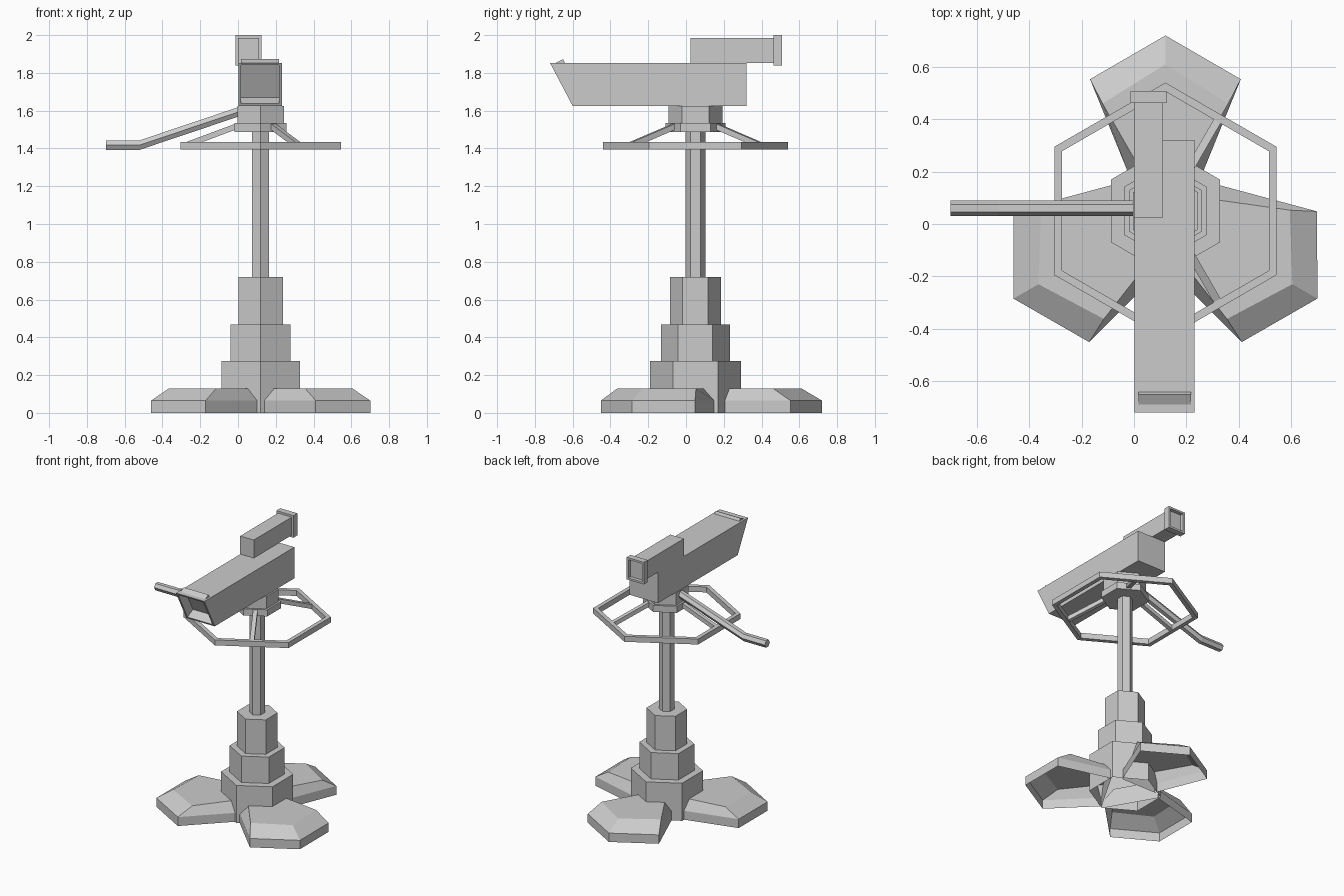
import bpy, bmesh
from math import sin, cos, radians
from mathutils import Vector

if "Cube" in bpy.data.objects:
    bpy.data.objects.remove(bpy.data.objects["Cube"])

CX, CY = 0.12, 0.05  # pedestal axis


def finish(name, bm):
    bmesh.ops.recalc_face_normals(bm, faces=bm.faces)
    mesh = bpy.data.meshes.new(name)
    bm.to_mesh(mesh)
    bm.free()
    obj = bpy.data.objects.new(name, mesh)
    bpy.context.collection.objects.link(obj)
    return obj


def loft(rings, start=True, end=True, closed=False):
    """Skin a list of equal-sized rings, with optional end caps."""
    bm = bmesh.new()
    vs = [[bm.verts.new(p) for p in r] for r in rings]
    pairs = list(zip(vs, vs[1:])) + ([(vs[-1], vs[0])] if closed else [])
    for a, b in pairs:
        for i in range(len(a)):
            j = (i + 1) % len(a)
            bm.faces.new((a[i], a[j], b[j], b[i]))
    if start and not closed:
        bm.faces.new(vs[0])
    if end and not closed:
        bm.faces.new(vs[-1])
    return bm


def hexagon(r, z):
    return [(CX + r * cos(radians(30 + 60 * i)), CY + r * sin(radians(30 + 60 * i)), z)
            for i in range(6)]


def hex_tier(name, r, z0, z1, bottom=True):
    return finish(name, loft([hexagon(r, z0), hexagon(r, z1)], start=bottom))


def box(x0, x1, y0, y1, z0, z1):
    return loft([[(x0, y, z0), (x1, y, z0), (x1, y, z1), (x0, y, z1)] for y in (y0, y1)])


def recess(bm, direction, border, depth):
    """Sink an inset panel into the face pointing in a direction."""
    bm.normal_update()
    bmesh.ops.recalc_face_normals(bm, faces=bm.faces)
    face = max(bm.faces, key=lambda f: f.normal.dot(Vector(direction)))
    bmesh.ops.inset_individual(bm, faces=[face], thickness=border)
    bmesh.ops.inset_individual(bm, faces=[face], thickness=0.001, depth=-depth)


# Stepped hexagonal pedestal
hex_tier("pedestal_lower", 0.24, 0, 0.275, bottom=False)
hex_tier("pedestal_middle", 0.183, 0.275, 0.468)
hex_tier("pedestal_upper", 0.135, 0.468, 0.72)
hex_tier("pole", 0.052, 0.72, 1.49)
hex_tier("collar_plate", 0.159, 1.487, 1.535)
hex_tier("collar", 0.143, 1.535, 1.625)


# Three hollow chamfered feet; outlines are (along, half width)
def foot(name, angle, low_inner, top_inner):
    a = radians(angle)
    d, s = Vector((cos(a), sin(a), 0)), Vector((-sin(a), cos(a), 0))

    def ring(inner, side, tip, z):
        pts = [inner, side, (tip, 0), (side[0], -side[1]), (inner[0], -inner[1])]
        return [Vector((CX, CY, z)) + d * p + s * q for p, q in pts]

    finish(name, loft([ring(low_inner, (0.503, 0.288), 0.67, 0),
                       ring(low_inner, (0.503, 0.288), 0.67, 0.065),
                       ring(top_inner, (0.41, 0.24), 0.56, 0.13)], start=False))


foot("foot_back", 90, (0.14, 0.14), (0.14, 0.085))
foot("foot_left", 210, (0.125, 0.187), (0.125, 0.125))
foot("foot_right", 330, (0.125, 0.187), (0.125, 0.125))

# Hexagonal hand ring and its three sloping spokes
finish("hand_ring", loft([hexagon(0.49, 1.395), hexagon(0.49, 1.435),
                          hexagon(0.456, 1.435), hexagon(0.456, 1.395)], closed=True))
for i, angle in enumerate((60, 180, 300)):
    a = radians(angle)
    d, s = Vector((cos(a), sin(a), 0)), Vector((-sin(a), cos(a), 0)) * 0.015
    rings = []
    for r, z in ((0.12, 1.52), (0.41, 1.412)):
        c = Vector((CX, CY, z)) + d * r
        up = Vector((0, 0, 0.016))
        rings.append([c - s - up, c + s - up, c + s + up, c - s + up])
    finish(f"ring_spoke_{i + 1}", loft(rings))

# Bent hexagonal side handle
path = [(0.03, 1.603), (-0.52, 1.418), (-0.70, 1.418)]
finish("side_handle", loft([[(x, 0.06 + 0.029 * cos(radians(60 * i)),
                              z + 0.029 * sin(radians(60 * i))) for i in range(6)]
                            for x, z in path]))

# Main housing with slanted, recessed front
profile = [(-0.60, 1.625), (0.32, 1.625), (0.32, 1.853), (-0.72, 1.853)]
bm = loft([[(x, y, z) for y, z in profile] for x in (0.002, 0.232)])
recess(bm, (0, -1, -0.5), 0.02, 0.07)
finish("main_housing", bm)

# Sight box and its recessed eyepiece
finish("sight_box", box(0, 0.11, 0.025, 0.47, 1.853, 1.985))
bm = box(-0.014, 0.124, 0.463, 0.508, 1.838, 2.0)
recess(bm, (0, 1, 0), 0.02, 0.025)
finish("eyepiece", bm)
